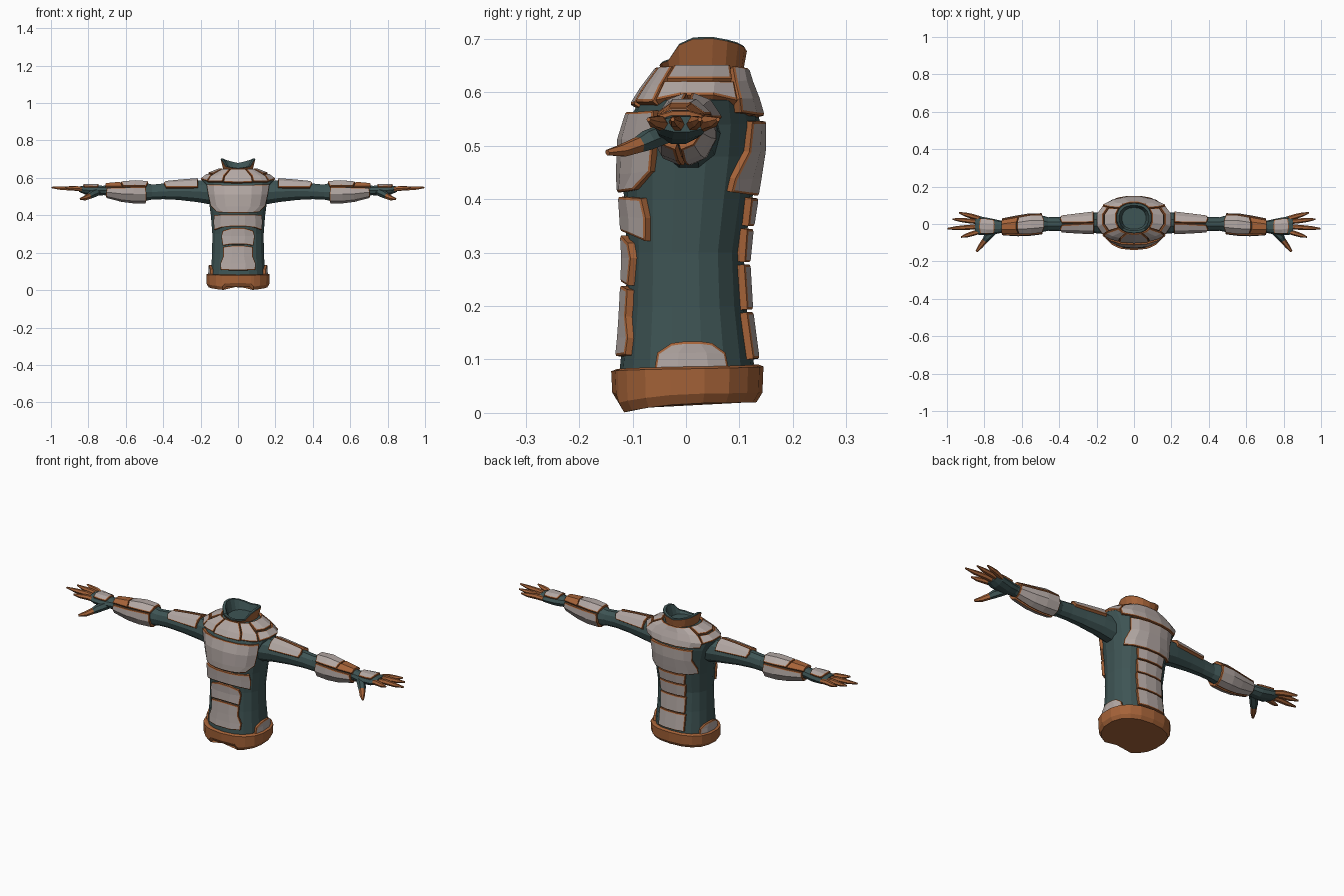
import bpy, bmesh, math
from mathutils import Vector

if "Cube" in bpy.data.objects:
    bpy.data.objects.remove(bpy.data.objects["Cube"])


def material(name, rgb):
    m = bpy.data.materials.new(name)
    m.diffuse_color = (*rgb, 1)
    m.use_nodes = True
    m.node_tree.nodes["Principled BSDF"].inputs["Base Color"].default_value = m.diffuse_color
    return m


MATS = [material("dark_teal", (0.048, 0.089, 0.089)),
        material("pale_grey", (0.45, 0.39, 0.37)),
        material("burnt_orange", (0.38, 0.125, 0.040))]
TEAL, GREY, ORANGE = range(3)


def finish(name, bm, mirror=False):
    me = bpy.data.meshes.new(name)
    bm.to_mesh(me)
    bm.free()
    for m in MATS:
        me.materials.append(m)
    ob = bpy.data.objects.new(name, me)
    bpy.context.collection.objects.link(ob)
    if mirror:
        ob.modifiers.new("mirror", 'MIRROR')
    return ob


def table(rows, t):
    """Linear interpolation of rows keyed by their first value."""
    if t <= rows[0][0]:
        return rows[0][1:]
    for a, b in zip(rows, rows[1:]):
        if t <= b[0]:
            f = (t - a[0]) / (b[0] - a[0])
            return [p + (q - p) * f for p, q in zip(a[1:], b[1:])]
    return rows[-1][1:]


def bulge(v, e=0.85):
    return math.copysign(abs(v) ** e, v)


def ring_point(a, rx, yf, yb):
    """Angle 0 is the front, 90 the +x side, 180 the back."""
    r = math.radians(a)
    mid, ry = (yf + yb) / 2, (yb - yf) / 2
    return rx * bulge(math.sin(r)), mid - ry * bulge(math.cos(r))


# torso sections: z, half width, front y, back y
TORSO = [(0.07, .148, -.125, .13), (.20, .140, -.113, .113), (.30, .139, -.110, .108),
         (.40, .147, -.116, .124), (.48, .158, -.120, .137), (.54, .176, -.112, .140),
         (.585, .198, -.086, .127), (.615, .160, -.066, .115), (.645, .085, -.042, .105)]
# arm sections: x, y radius, z radius, y centre, z centre
ARM = [(.12, .062, .070, .005, .52), (.22, .054, .060, .006, .528), (.32, .045, .050, .002, .53),
       (.40, .038, .044, 0, .528), (.46, .036, .042, 0, .524), (.51, .050, .056, .002, .527),
       (.60, .047, .048, -.008, .525), (.70, .034, .030, -.015, .533), (.73, .029, .024, -.015, .533)]
HAND = [(.71, .033, .026, -.015, .533), (.76, .043, .029, -.014, .531),
        (.82, .050, .024, -.010, .535), (.85, .046, .015, -.008, .540)]


def torso(a, z):
    x, y = ring_point(a, *table(TORSO, z))
    return Vector((x, y, z))


def limb(rows):
    """Angle 0 is the front, 90 underneath, 180 the back, -90 the top."""
    def f(a, x):
        ry, rz, cy, cz = table(rows, x)
        r = math.radians(a)
        return Vector((x, cy - ry * math.cos(r), cz - rz * math.sin(r)))
    return f


arm, hand = limb(ARM), limb(HAND)


def loft(name, rings, mats, mirror=False):
    """Skin closed rings of points and cap both ends; mats has one entry per band."""
    bm = bmesh.new()
    vs = [[bm.verts.new(p) for p in r] for r in rings]
    n = len(vs[0])
    for j in range(len(vs) - 1):
        for i in range(n):
            k = (i + 1) % n
            bm.faces.new((vs[j][i], vs[j][k], vs[j + 1][k], vs[j + 1][i])).material_index = mats[j]
    bm.faces.new(vs[0][::-1]).material_index = mats[0]
    bm.faces.new(vs[-1]).material_index = mats[-1]
    bmesh.ops.recalc_face_normals(bm, faces=bm.faces)
    return finish(name, bm, mirror)


def plate(name, surf, rows, mirror=False, color=GREY, d=.011, rim=.0045, step=22):
    """Raised plate following a surface; rows are (angle0, angle1, middle t, edge t)."""
    n = max(2, round(max(r[1] - r[0] for r in rows) / step))
    bm = bmesh.new()
    g = []
    for a0, a1, tm, te in rows:
        s = [i / n for i in range(n + 1)]
        g.append([bm.verts.new(surf(a0 + (a1 - a0) * u, tm + (te - tm) * (2 * u - 1) ** 2)) for u in s])
    for lo, hi in zip(g, g[1:]):
        for i in range(n):
            bm.faces.new((lo[i], lo[i + 1], hi[i + 1], hi[i])).material_index = color
    bm.normal_update()
    base = [(v, v.normal.copy()) for v in bm.verts]
    for v, nor in base:
        v.co += nor * d
    edge = [e for e in bm.edges if e.is_boundary]
    # orange skirt down into the body
    skirt = bmesh.ops.extrude_edge_only(bm, edges=edge)['geom']
    normals = {v: nor for v, nor in base}
    for v in [q for q in skirt if isinstance(q, bmesh.types.BMVert)]:
        src = next(e.other_vert(v) for e in v.link_edges if e.other_vert(v) in normals)
        v.co -= normals[src] * (d + .008)
    sides = [f for f in skirt if isinstance(f, bmesh.types.BMFace)]
    top = [f for f in bm.faces if f not in set(sides)]
    for f in sides:
        f.material_index = ORANGE
    # orange border round the face
    for f in bmesh.ops.inset_region(bm, faces=top, thickness=rim, depth=.002, use_even_offset=True)['faces']:
        f.material_index = ORANGE
    bmesh.ops.recalc_face_normals(bm, faces=bm.faces)
    return finish(name, bm, mirror)


def tube(name, pts, mats, sides=6):
    """Tapered finger through (x, y, z, radius) points."""
    rings = []
    axis = (Vector(pts[-1][:3]) - Vector(pts[0][:3])).to_track_quat('Z', 'Y')
    for x, y, z, r in pts:
        rings.append([Vector((x, y, z)) + axis @ Vector((r * math.cos(i * math.tau / sides),
                      r * math.sin(i * math.tau / sides), 0)) for i in range(sides)])
    return loft(name, rings, mats, True)


ANG = [i * 20 for i in range(18)]

# undersuit torso and arms
loft("torso", [[torso(a, r[0]) for a in ANG] for r in TORSO], [TEAL] * 8)
A10 = [i * 36 for i in range(10)]
loft("arm", [[arm(a, r[0]) for a in A10] for r in ARM], [TEAL] * 8, True)
loft("palm", [[hand(a, r[0]) for a in A10] for r in HAND], [TEAL] * 3, True)

# belt with a notched lower edge
BELT_LOW = [(0, .020), (20, .018), (26, .001), (60, .010), (90, .018), (180, .020)]
BELT_ANG = sorted(set(ANG + [26, 334]))


def belt_ring(grow, height):
    out = []
    for a in BELT_ANG:
        x, y = ring_point(a, .165 + grow, -.133 + -grow, .138 + grow)
        out.append((x, y, height(min(a, 360 - a))))
    return out


loft("belt", [belt_ring(-.006, lambda a: table(BELT_LOW, a)[0]),
              belt_ring(.005, lambda a: table(BELT_LOW, a)[0] + .018),
              belt_ring(.007, lambda a: .078 + a * .00005),
              belt_ring(-.004, lambda a: .082 + a * .00005),
              belt_ring(-.03, lambda a: .080 + a * .00005)], [ORANGE] * 4)

# open flared collar
COLLAR_TOP = [(0, .653), (40, .662), (65, .698), (90, .706), (135, .695), (180, .680)]


def collar_ring(rx, yf, yb, height):
    return [(*ring_point(a, rx, yf, yb), height(min(a, 360 - a))) for a in ANG]


def collar_z(a):
    return table(COLLAR_TOP, a)[0]


loft("collar", [collar_ring(.088, -.052, .112, lambda a: .620),
                collar_ring(.080, -.046, .108, lambda a: .645),
                collar_ring(.094, -.050, .114, lambda a: collar_z(a) - .003),
                collar_ring(.092, -.048, .112, collar_z),
                collar_ring(.080, -.036, .100, collar_z),
                collar_ring(.064, -.028, .088, lambda a: .647)],
     [ORANGE, ORANGE, TEAL, TEAL, TEAL])

# chest and belly plates
plate("chest_plate", torso, [(-42, 42, .413, .418), (-62, 62, .446, .452),
                             (-63, 63, .51, .51), (-56, 56, .560, .566)])
plate("upper_belly_plate", torso, [(-56, 56, .342, .322), (-57, 57, .37, .365), (-52, 52, .405, .402)])
plate("middle_belly_plate", torso, [(-31, 31, .246, .238), (-35, 35, .29, .29), (-30, 30, .334, .318)])
plate("lower_belly_plate", torso, [(-34, 34, .105, .108), (-36, 36, .14, .14),
                                   (-29, 29, .18, .18), (-30, 30, .238, .230)])

# back plate, spine and hips
plate("back_plate", torso, [(123, 237, .408, .415), (125, 235, .44, .44), (138, 222, .49, .49),
                            (141, 219, .546, .546)])
for i, (lo, hi) in enumerate([(.10, .187), (.193, .277), (.283, .345), (.351, .403)]):
    plate(f"spine_plate_{i + 1}", torso, [(154, 206, lo, lo), (152, 208, hi, hi)])
plate("hip_plate", torso, [(66, 122, .080, .080), (68, 120, .112, .112), (80, 108, .134, .130)], True)

# shoulder yoke segments
plate("yoke_front", torso, [(-20, 20, .571, .572), (-20, 20, .60, .60), (-20, 20, .640, .640)])
plate("yoke_front_side", torso, [(21, 52, .576, .576), (21, 52, .605, .605), (21, 52, .640, .640)], True)
plate("shoulder_outer", torso, [(53, 127, .588, .578), (53, 127, .613, .613)], True)
plate("shoulder_inner", torso, [(53, 127, .616, .616), (53, 127, .641, .641)], True)
plate("yoke_back", torso, [(128, 232, .553, .562), (128, 232, .585, .585),
                           (128, 232, .615, .615), (128, 232, .641, .641)])

# upper arm plates
for side, a0, a1 in (("front", -89, -18), ("back", -162, -91)):
    plate(f"upper_arm_{side}", arm, [(a0, a1, .215, .215), (a0, a1, .30, .30), (a0 + 4, a1 - 4, .395, .385)],
          True, step=30)

# forearm shell and cuff
plate("forearm_top", arm, [(-152, -28, .480, .492), (-152, -28, .55, .55), (-148, -32, .625, .615)],
      True, step=36)
plate("forearm_cuff", arm, [(-150, -30, .630, .618), (-150, -30, .708, .708)], True, ORANGE, step=36)
for side, a0 in (("front", -27), ("back", 91)):
    plate(f"forearm_{side}", arm, [(a0, a0 + 116, .490, .495), (a0, a0 + 116, .56, .56),
                                   (a0, a0 + 116, .62, .62), (a0 + 2, a0 + 114, .704, .700)], True, step=36)

# hand plate, fingers and thumb
plate("hand_plate", hand, [(-145, -35, .745, .75), (-145, -35, .79, .79), (-140, -40, .828, .822)],
      True, d=.007, step=36)
FINGERS = {"little": (.030, .935, .060), "ring": (.011, .970, .026),
           "middle": (-.014, .998, -.025), "index": (-.040, .925, -.070)}
for name, (y0, x1, y1) in FINGERS.items():
    def at(f, z, r):
        return (.825 + (x1 - .825) * f, y0 + (y1 - y0) * f, z, r)
    tube(f"{name}_finger", [at(0, .537, .012), at(.35, .544, .0135), at(.7, .545, .011), at(1, .549, .004)],
         [ORANGE] * 3)
tube("thumb", [(.745, -.030, .527, .020), (.785, -.072, .510, .020), (.797, -.088, .502, .016),
               (.820, -.118, .491, .013), (.842, -.147, .487, .006)], [TEAL, TEAL, ORANGE, ORANGE])
